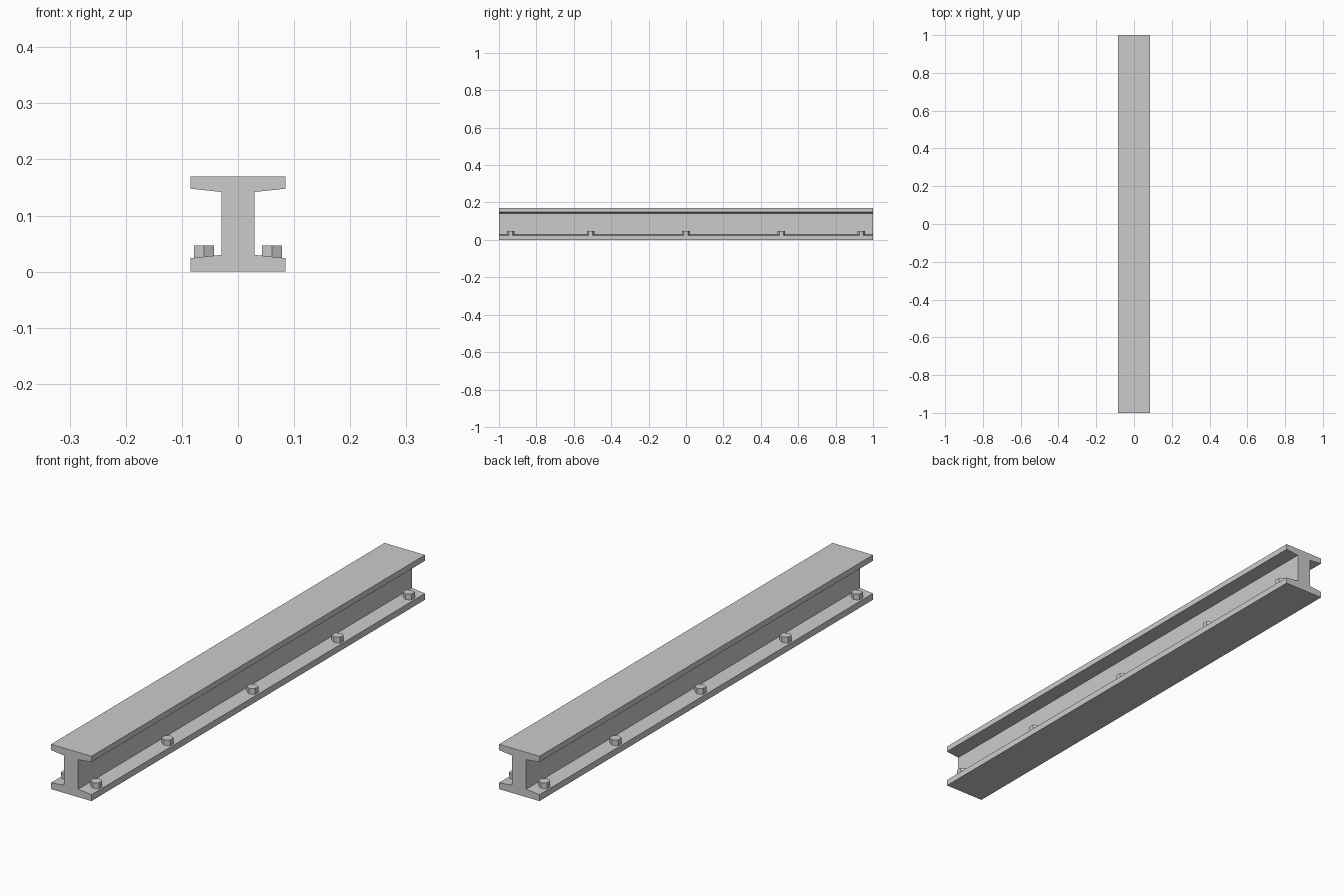
import bpy, bmesh, math
from mathutils import Matrix

if "Cube" in bpy.data.objects:
    bpy.data.objects.remove(bpy.data.objects["Cube"])


def make_object(name, bm):
    bmesh.ops.recalc_face_normals(bm, faces=bm.faces)
    mesh = bpy.data.meshes.new(name)
    bm.to_mesh(mesh)
    bm.free()
    obj = bpy.data.objects.new(name, mesh)
    bpy.context.collection.objects.link(obj)
    return obj


# I-beam: half profile mirrored in x, extruded along y
half = [(0.085, 0), (0.085, 0.024), (0.0295, 0.03),
        (0.0295, 0.142), (0.085, 0.148), (0.085, 0.17)]
profile = half + [(-x, z) for x, z in reversed(half)]
bm = bmesh.new()
face = bm.faces.new([bm.verts.new((x, -1, z)) for x, z in profile])
extruded = bmesh.ops.extrude_face_region(bm, geom=[face], use_keep_orig=True)
new_verts = [g for g in extruded["geom"] if isinstance(g, bmesh.types.BMVert)]
bmesh.ops.translate(bm, verts=new_verts, vec=(0, 2, 0))
make_object("beam", bm)

# Hexagonal bolt heads in two rows, corners facing along the beam
BOLT_BOTTOM, BOLT_TOP, BOLT_RADIUS = 0.022, 0.047, 0.0206
for side, sx in (("left", -1), ("right", 1)):
    for i, y in enumerate((-0.937, -0.51, 0, 0.51, 0.937)):
        bm = bmesh.new()
        bmesh.ops.create_cone(bm, cap_ends=True, segments=6,
                              radius1=BOLT_RADIUS, radius2=BOLT_RADIUS,
                              depth=BOLT_TOP - BOLT_BOTTOM)
        # put one corner exactly on the y axis
        corner = bm.verts[:][0].co
        turn = math.pi / 2 - math.atan2(corner.y, corner.x)
        bmesh.ops.rotate(bm, verts=bm.verts, cent=(0, 0, 0),
                         matrix=Matrix.Rotation(turn, 3, 'Z'))
        bolt = make_object(f"bolt_{side}_{i + 1}", bm)
        bolt.location = (sx * 0.061, y, (BOLT_BOTTOM + BOLT_TOP) / 2)
